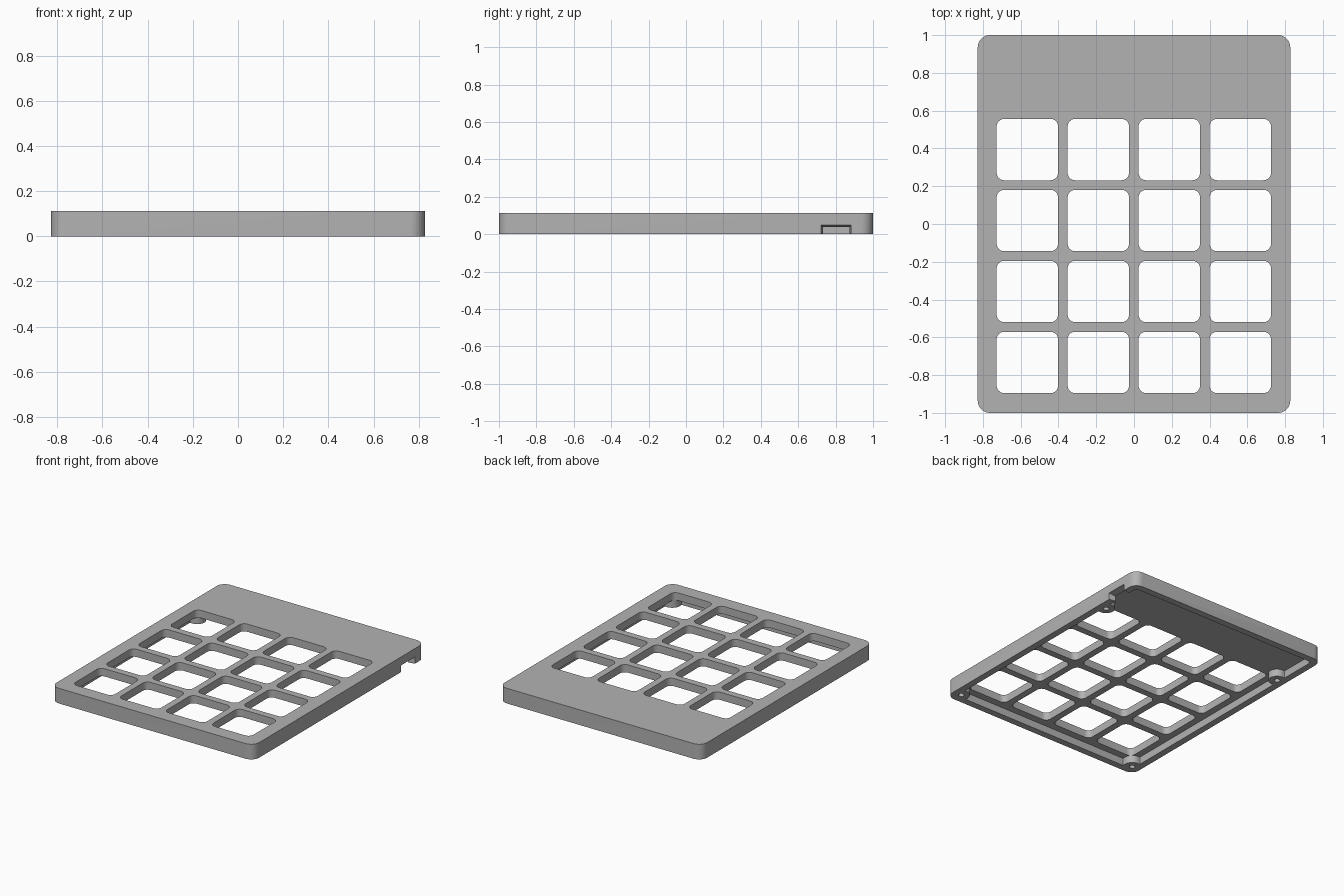
import bpy, bmesh, math

if "Cube" in bpy.data.objects:
    bpy.data.objects.remove(bpy.data.objects["Cube"])

W, L, H = 1.655, 2.0, 0.112   # overall case size
WALL, CEIL = 0.05, 0.055      # rim width, underside of the top plate

mat = bpy.data.materials.new("matte_grey")
mat.diffuse_color = (0.45, 0.45, 0.45, 1)
mat.use_nodes = True
mat.node_tree.nodes["Principled BSDF"].inputs["Base Color"].default_value = mat.diffuse_color


def rounded(cx, cy, w, l, r, seg=8):
    """Outline of a rounded rectangle."""
    pts = []
    for k, (sx, sy) in enumerate([(1, 1), (-1, 1), (-1, -1), (1, -1)]):
        for i in range(seg + 1):
            a = math.pi / 2 * (k + i / seg)
            pts.append((cx + sx * (w / 2 - r) + r * math.cos(a),
                        cy + sy * (l / 2 - r) + r * math.sin(a)))
    return pts


def circle(cx, cy, r, n=24):
    return [(cx + r * math.cos(2 * math.pi * i / n),
             cy + r * math.sin(2 * math.pi * i / n)) for i in range(n)]


def prism(name, outlines, z0, z1):
    """Object with each outline extruded from z0 to z1."""
    bm = bmesh.new()
    for pts in outlines:
        face = bm.faces.new([bm.verts.new((x, y, z0)) for x, y in pts])
        ext = bmesh.ops.extrude_face_region(bm, geom=[face])
        for v in ext["geom"]:
            if isinstance(v, bmesh.types.BMVert):
                v.co.z = z1
    bmesh.ops.recalc_face_normals(bm, faces=bm.faces)
    me = bpy.data.meshes.new(name)
    bm.to_mesh(me)
    bm.free()
    me.materials.append(mat)
    ob = bpy.data.objects.new(name, me)
    bpy.context.collection.objects.link(ob)
    return ob


def boolean(ob, other, op):
    m = ob.modifiers.new(op, "BOOLEAN")
    m.object, m.operation, m.solver = other, op, "EXACT"
    bpy.context.view_layer.objects.active = ob
    bpy.ops.object.modifier_apply(modifier=m.name)
    bpy.data.objects.remove(other)


# case shell with a hollow underside
case = prism("keypad_case", [rounded(0, 0, W, L, 0.065)], 0, H)
boolean(case, prism("cavity", [rounded(0, 0, W - 2 * WALL, L - 2 * WALL, 0.03)],
                    -0.1, CEIL), "DIFFERENCE")

# screw posts tied to the side walls
posts = [(sx * 0.76, y) for sx in (-1, 1) for y in (0.61, -0.925)]
for x, y in posts:
    s = math.copysign(1, x)
    boolean(case, prism("post", [circle(x, y, 0.06)], 0, CEIL + 0.02), "UNION")
    boolean(case, prism("web", [rounded(s * 0.785, y, 0.05, 0.12, 0.001, 1)],
                        0, CEIL + 0.02), "UNION")
    if y < 0:
        boolean(case, prism("web", [rounded(x, -0.955, 0.12, 0.05, 0.001, 1)],
                            0, CEIL + 0.02), "UNION")
# trim anything past the outer corners
boolean(case, prism("trim", [rounded(0, 0, W, L, 0.065)], -0.01, H + 0.01), "INTERSECT")
boolean(case, prism("screw_holes", [circle(x, y, 0.02, 16) for x, y in posts],
                    -0.1, 0.06), "DIFFERENCE")

# four by four key openings
keys = [rounded(-0.5645 + 0.3757 * i, -0.733 + 0.3757 * j, 0.325, 0.325, 0.04)
        for i in range(4) for j in range(4)]
boolean(case, prism("key_openings", keys, -0.1, 0.3), "DIFFERENCE")

# flared cable port in the right wall
port = prism("port", [[(0.76, 0.735), (0.84, 0.72), (0.84, 0.885), (0.76, 0.87)]],
             -0.05, 0.035)
for v in port.data.vertices:
    if v.co.z > 0 and v.co.x > 0.8:
        v.co.z = 0.052
boolean(case, port, "DIFFERENCE")

# smooth rounded corners, crisp edges
bpy.ops.object.select_all(action="DESELECT")
case.select_set(True)
bpy.context.view_layer.objects.active = case
bpy.ops.object.shade_smooth_by_angle(angle=math.radians(30))
